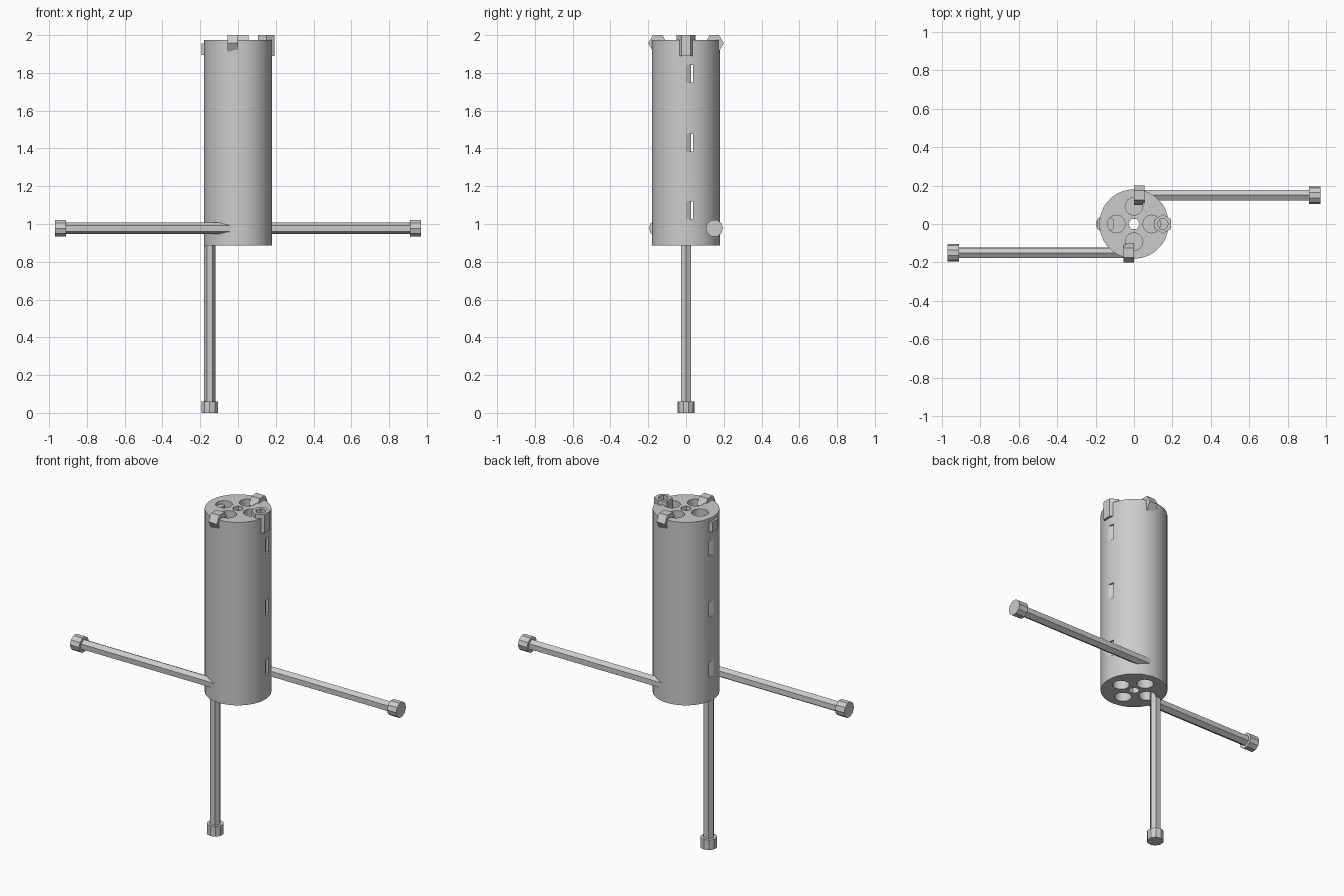
import bpy, math
from mathutils import Matrix, Vector

cube = bpy.data.objects.get("Cube")
if cube:
    bpy.data.objects.remove(cube, do_unlink=True)

grey = bpy.data.materials.new("plain_grey")
grey.use_nodes = True
grey.diffuse_color = (0.6, 0.6, 0.6, 1)
grey.node_tree.nodes["Principled BSDF"].inputs["Base Color"].default_value = (0.6, 0.6, 0.6, 1)


def prism(name, sides, radius, start, end, turn=0):
    """Straight prism between two points; turn spins its corners."""
    start, end = Vector(start), Vector(end)
    axis = end - start
    bpy.ops.mesh.primitive_cylinder_add(vertices=sides, radius=radius, depth=axis.length)
    ob = bpy.context.object
    ob.name = name
    spin = Matrix.Rotation(math.radians(turn), 4, 'Z')
    if abs(axis.x) > abs(axis.z):
        spin = Matrix.Rotation(math.pi / 2, 4, 'Y') @ spin
    ob.data.transform(Matrix.Translation((start + end) / 2) @ spin)
    ob.data.materials.append(grey)
    return ob


def cut(target, cutter):
    """Subtract a cutter and discard it."""
    cutter.hide_render = True
    mod = target.modifiers.new("cut", 'BOOLEAN')
    mod.operation = 'DIFFERENCE'
    mod.solver = 'EXACT'
    mod.object = cutter
    bpy.context.view_layer.objects.active = target
    bpy.ops.object.modifier_apply(modifier=mod.name)
    bpy.data.objects.remove(cutter, do_unlink=True)


# Main tube with a through bore and four blind bores in each end
BOTTOM, TOP, RIM = 0.885, 1.975, 0.15
body = prism("body", 64, 0.18, (0, 0, BOTTOM), (0, 0, TOP))
cut(body, prism("bore", 6, 0.03, (0, 0, 0.8), (0, 0, 2.1), 30))
for i in range(4):
    a = i * math.pi / 2
    x, y = 0.092 * math.cos(a), 0.092 * math.sin(a)
    for lo, hi in ((BOTTOM - 0.1, BOTTOM + 0.35), (TOP - 0.35, TOP + 0.1)):
        cut(body, prism("bore", 16, 0.046, (x, y, lo), (x, y, hi)))

# Slots through both sides
for z in (1.072, 1.43, 1.795):
    bpy.ops.mesh.primitive_cube_add(size=1)
    slot = bpy.context.object
    slot.data.transform(Matrix.Translation((0, 0.018, z)) @ Matrix.Diagonal((0.6, 0.037, 0.092, 1)))
    cut(body, slot)

bpy.ops.object.select_all(action='DESELECT')
body.select_set(True)
bpy.context.view_layer.objects.active = body
bpy.ops.object.shade_smooth_by_angle(angle=math.radians(30))

# Side arms, one each way, with feet and hinge caps on the upper rim
for side, label in ((-1, "front"), (1, "back")):
    y = side * RIM
    prism(label + "_arm", 6, 0.031, (0, y, 0.977), (side * 0.95, y, 0.977), 30 if side > 0 else 33).data
    prism(label + "_arm_foot", 10, 0.046, (side * 0.91, y, 0.977), (side * 0.97, y, 0.977))
    prism(label + "_top_cap", 6, 0.05, (0, y, 1.957), (side * 0.055, y, 1.957))

# Lowered leg
prism("leg", 6, 0.03, (-RIM, 0, 0.02), (-RIM, 0, 1.92), 30)
prism("leg_foot", 10, 0.046, (-RIM, 0, 0), (-RIM, 0, 0.06))
prism("leg_top_cap", 6, 0.05, (-RIM, 0, 1.895), (-RIM, 0, 1.955))

# Stowed leg with a socketed cap
prism("stowed_leg", 6, 0.03, (RIM, 0, 0.977), (RIM, 0, 1.93), 30)
cap = prism("stowed_leg_cap", 6, 0.05, (RIM, 0, 1.89), (RIM, 0, 2.0))
cut(cap, prism("socket", 6, 0.029, (RIM, 0, 1.95), (RIM, 0, 2.1), 30))
